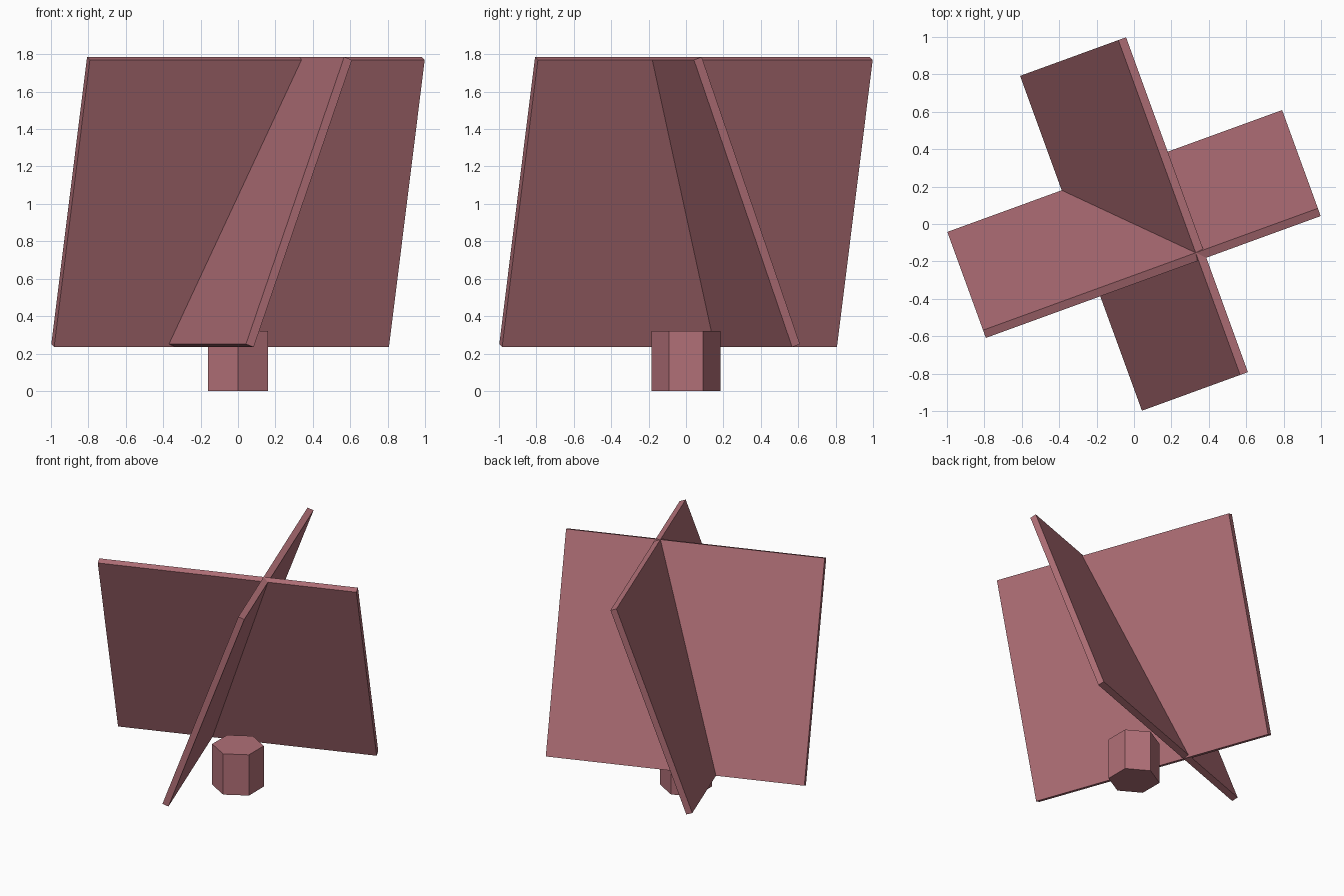
import bpy, math
from mathutils import Matrix

if "Cube" in bpy.data.objects:
    bpy.data.objects.remove(bpy.data.objects["Cube"])

# single dusty rose colour
rose = bpy.data.materials.new("dusty_rose")
rose.diffuse_color = (0.44, 0.16, 0.185, 1)
rose.use_nodes = True
rose.node_tree.nodes["Principled BSDF"].inputs["Base Color"].default_value = rose.diffuse_color

TILT = math.radians(20)

# two crossed leaning panels, a quarter turn apart
for name, turn in (("wide_panel", 20), ("cross_panel", 110)):
    bpy.ops.mesh.primitive_cube_add(size=1)
    panel = bpy.context.object
    panel.name = name
    size = Matrix.Diagonal((1.905, 0.047, 1.634, 1))
    lean = Matrix.Rotation(math.radians(turn), 4, 'Z') @ Matrix.Rotation(TILT, 4, 'X')
    panel.data.transform(lean @ size)
    panel.location = (0, 0, 1.01)
    panel.data.materials.append(rose)

# six-sided stub, corners pointing front and back
bpy.ops.mesh.primitive_cylinder_add(vertices=6, radius=0.184, depth=0.32, location=(0, 0, 0.16))
stub = bpy.context.object
stub.name = "trunk_stub"
stub.data.materials.append(rose)
